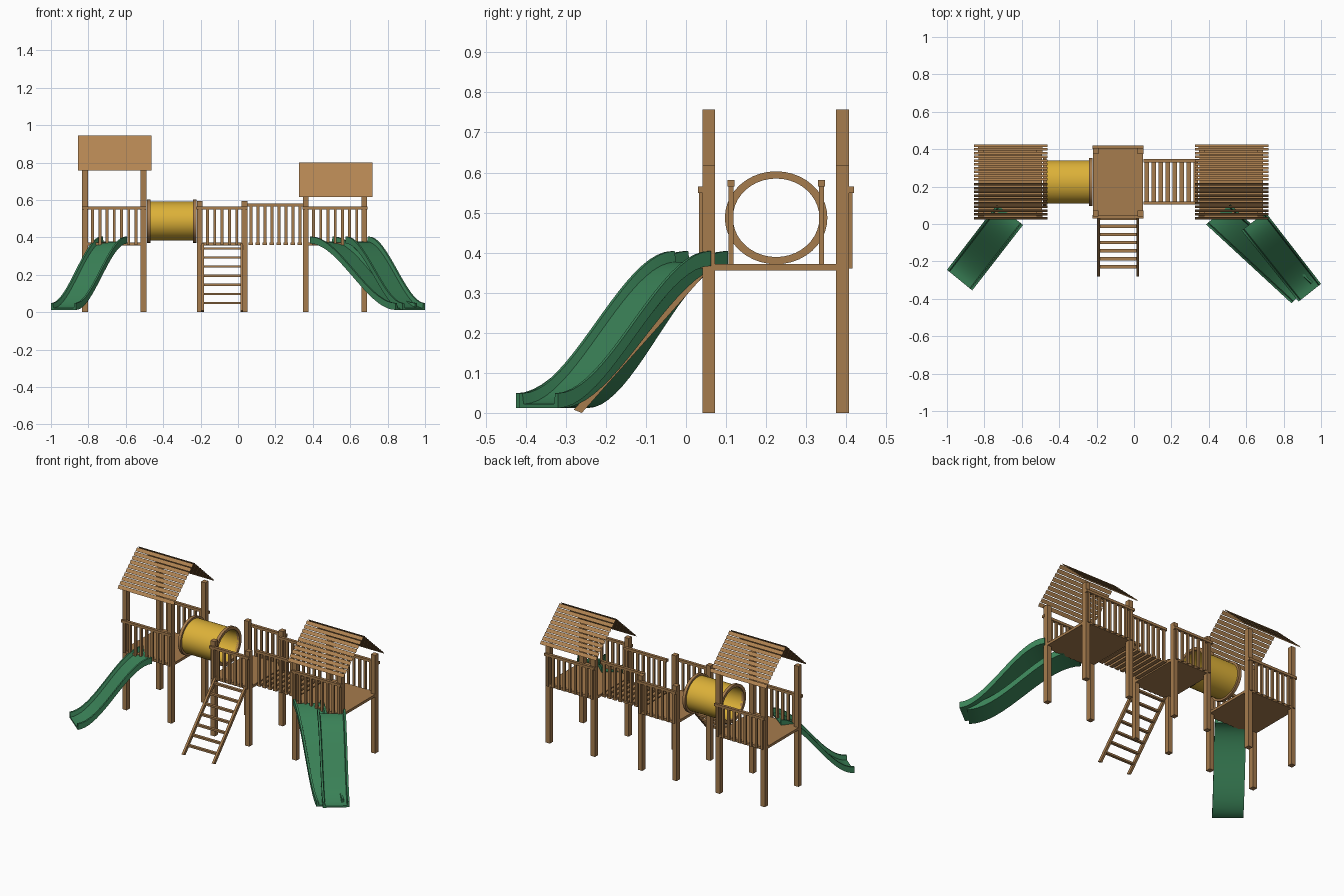
import bpy, bmesh, math
from mathutils import Vector, Matrix

if "Cube" in bpy.data.objects:
    bpy.data.objects.remove(bpy.data.objects["Cube"])


def material(name, rgb):
    m = bpy.data.materials.new(name)
    m.diffuse_color = (*rgb, 1)
    m.use_nodes = True
    m.node_tree.nodes["Principled BSDF"].inputs["Base Color"].default_value = m.diffuse_color
    return m


WOOD = material("wood", (0.38, 0.20, 0.075))
ROOF = material("roof_wood", (0.45, 0.235, 0.085))
GREEN = material("slide_green", (0.042, 0.22, 0.095))
YELLOW = material("tube_yellow", (0.72, 0.44, 0.04))


def finish(name, bm, mat, smooth=False):
    bmesh.ops.recalc_face_normals(bm, faces=bm.faces)
    me = bpy.data.meshes.new(name)
    bm.to_mesh(me)
    bm.free()
    me.materials.append(mat)
    ob = bpy.data.objects.new(name, me)
    bpy.context.collection.objects.link(ob)
    if smooth:
        bpy.context.view_layer.objects.active = ob
        ob.select_set(True)
        bpy.ops.object.shade_smooth_by_angle(angle=math.radians(35))
        ob.select_set(False)
    return ob


def add_box(bm, x0, x1, y0, y1, z0, z1):
    mat = Matrix.Translation(((x0 + x1) / 2, (y0 + y1) / 2, (z0 + z1) / 2))
    bmesh.ops.create_cube(bm, size=1, matrix=mat @ Matrix.Diagonal((x1 - x0, y1 - y0, z1 - z0, 1)))


def add_quads(bm, rings, closed_path=False):
    """Skin a list of closed cross-section rings."""
    vs = [[bm.verts.new(p) for p in r] for r in rings]
    n = len(vs[0])
    for i in range(len(vs) if closed_path else len(vs) - 1):
        a, b = vs[i], vs[(i + 1) % len(vs)]
        for j in range(n):
            bm.faces.new((a[j], a[(j + 1) % n], b[(j + 1) % n], b[j]))
    return vs


FLOOR = 0.372
YC = 0.225


def railing(name, x0, x1, y, count, top):
    bm = bmesh.new()
    add_box(bm, x0, x1, y - 0.009, y + 0.009, top - 0.016, top)
    for i in range(count):
        x = x0 + (x1 - x0) * (i + 0.5) / count
        add_box(bm, x - 0.0075, x + 0.0075, y - 0.006, y + 0.006, 0.36, top - 0.014)
    finish(name, bm, WOOD)


def platform(name, xa, xb, post_top, balusters):
    # corner posts
    bm = bmesh.new()
    for x in (xa, xb):
        for y in (0.057, 0.391):
            add_box(bm, x - 0.015, x + 0.015, y - 0.016, y + 0.016, 0, post_top)
    finish(name + "_posts", bm, WOOD)
    # floor board
    bm = bmesh.new()
    add_box(bm, xa - 0.014, xb + 0.014, 0.042, 0.406, 0.356, FLOOR)
    finish(name + "_floor", bm, WOOD)
    # front and back railings
    for side, y in (("front", 0.039), ("back", 0.41)):
        railing(f"{name}_{side}_railing", xa - 0.017, xb + 0.017, y, balusters, 0.565)


platform("left_tower", -0.818, -0.505, 0.757, 9)
platform("middle_deck", -0.205, 0.035, 0.595, 7)
platform("right_tower", 0.363, 0.676, 0.617, 9)


# gabled roofs made of thin overlapping slats
def slat_roof(name, x0, x1, z0, z1, n=10):
    bm = bmesh.new()
    half = 0.2
    dy, dz = half / n, (z1 - z0) / n
    for s in (-1, 1):
        for i in range(n):
            ya, za = half - i * dy, z0 + i * dz
            yb, zb = ya - dy * 0.65, za + dz * 1.02
            pts = ((x0, ya, za), (x1, ya, za), (x1, yb, zb), (x0, yb, zb))
            bm.faces.new([bm.verts.new((x, YC + s * y, z)) for x, y, z in pts])
    finish(name, bm, ROOF)


slat_roof("left_roof", -0.855, -0.463, 0.758, 0.943)
slat_roof("right_roof", 0.327, 0.718, 0.617, 0.80)

# plank bridge with railings
bm = bmesh.new()
for i in range(8):
    x = 0.068 + i * 0.0375
    add_box(bm, x - 0.012, x + 0.012, 0.107, 0.347, 0.358, FLOOR)
finish("bridge_planks", bm, WOOD)
for side, y in (("front", 0.112), ("back", 0.338)):
    railing(f"bridge_{side}_railing", 0.05, 0.35, y, 8, 0.581)


# crawl tube: a hollow oval sleeve with a rim at each end
def oval_sleeve(name, x0, x1, outer, inner, mat, seg=40):
    bm = bmesh.new()
    rings = []
    for i in range(seg):
        a = 2 * math.pi * i / seg
        c, s = math.cos(a), math.sin(a)
        rings.append([(x, YC + r[0] * c, 0.487 + r[1] * s)
                      for x, r in ((x0, outer), (x1, outer), (x1, inner), (x0, inner))])
    add_quads(bm, rings, True)
    finish(name, bm, mat, True)


oval_sleeve("crawl_tube", -0.478, -0.23, (0.115, 0.104), (0.108, 0.098), YELLOW)
for side, x in (("left", -0.477), ("right", -0.231)):
    oval_sleeve(side + "_tube_rim", x - 0.009, x + 0.009, (0.128, 0.116), (0.108, 0.098), WOOD)


# slides: U-shaped trough swept along an S curve
def slide(name, top_l, top_r, foot_l, foot_r, steps=20):
    tl, tr, fl, fr = (Vector(p) for p in (top_l, top_r, foot_l, foot_r))
    section = ((0, -0.004), (1, -0.004), (1, 0.033), (0.93, 0.033),
               (0.9, 0.006), (0.1, 0.006), (0.07, 0.033), (0, 0.033))
    bm = bmesh.new()
    rings = []
    for i in range(steps + 1):
        t = i / steps
        z = 0.016 + 0.355 * (1 - t * t * (3 - 2 * t))
        a, b = tl.lerp(fl, t), tr.lerp(fr, t)
        rings.append([(*a.lerp(b, u), z + h) for u, h in section])
    vs = add_quads(bm, rings)
    for end in (vs[0], vs[-1]):
        bm.faces.new(end)
    finish(name, bm, GREEN, True)


slide("left_slide", (-0.733, 0.103), (-0.593, -0.005), (-1.0, -0.245), (-0.865, -0.355))
slide("right_slide_inner", (0.385, -0.002), (0.515, 0.105), (0.842, -0.424), (0.955, -0.31))
slide("right_slide_outer", (0.575, -0.035), (0.703, 0.063), (0.88, -0.415), (1.0, -0.32))

# ladder: two leaning rails and rungs
bm = bmesh.new()
top, foot = Vector((0.05, 0.36)), Vector((-0.27, 0.0))
for x in (-0.19, 0.02):
    rings = []
    for p in (foot, top):
        rings.append([(x + dx, p.x + dy, p.y + dz) for dx, dy, dz in
                      ((-0.007, -0.01, 0.008), (0.007, -0.01, 0.008),
                       (0.007, 0.01, 0), (-0.007, 0.01, 0))])
    for end in add_quads(bm, rings):
        bm.faces.new(end)
finish("ladder_rails", bm, WOOD)
bm = bmesh.new()
for i in range(7):
    p = foot.lerp(top, (i + 0.95) / 7.4)
    add_box(bm, -0.19, 0.02, p.x - 0.009, p.x + 0.009, p.y - 0.003, p.y + 0.009)
finish("ladder_rungs", bm, WOOD)
